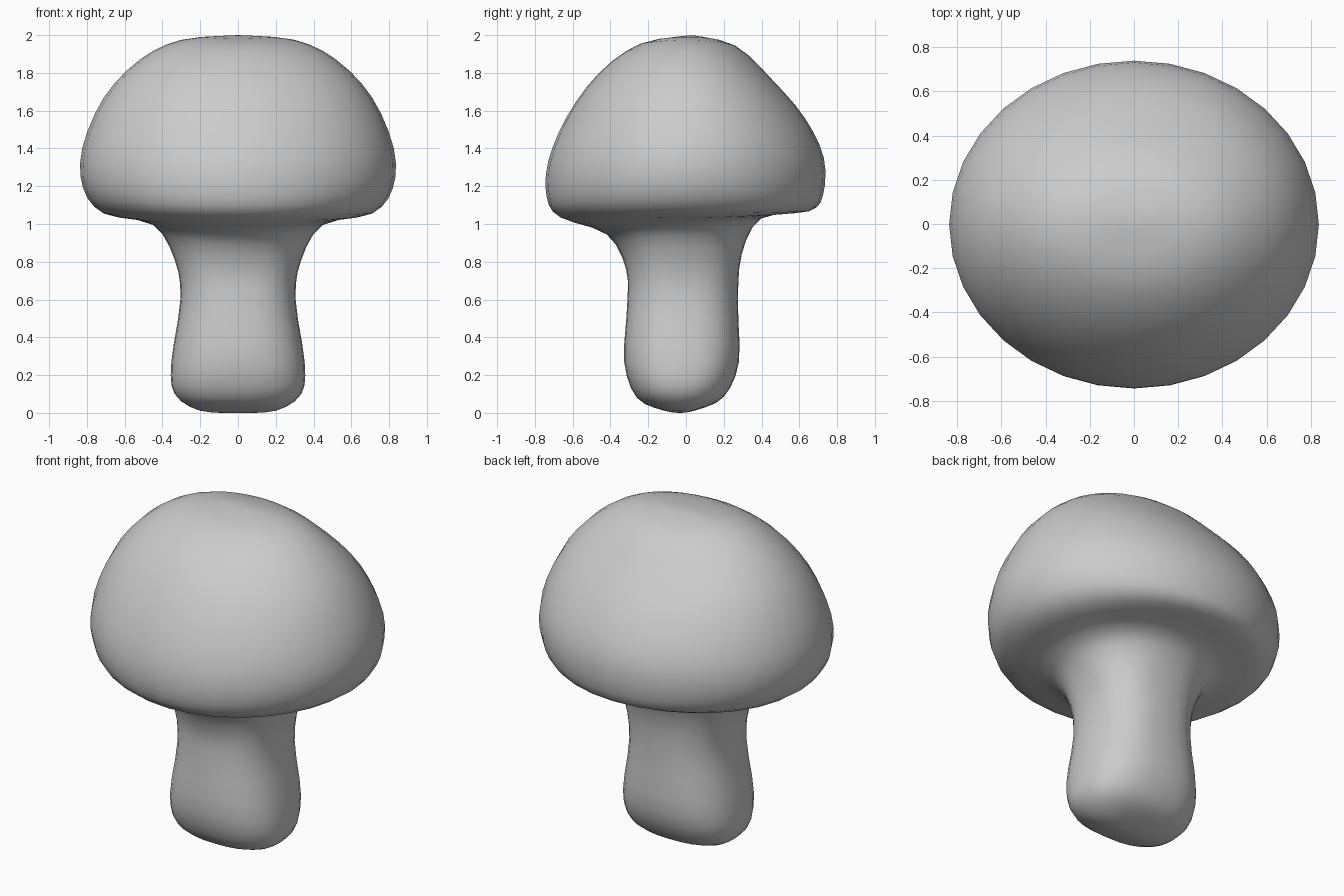
import bpy, bmesh
from math import sin, cos, pi, copysign

if "Cube" in bpy.data.objects:
    bpy.data.objects.remove(bpy.data.objects["Cube"])

SEG, STEPS = 32, 3

# Control rings from crown to foot:
# half width, its z, front y, its z, back y, its z
RINGS = [
    (0, 2, .03, 2, .03, 2),
    (.30, 1.975, -.24, 1.955, .26, 1.945),
    (.52, 1.87, -.46, 1.80, .46, 1.76),
    (.71, 1.67, -.63, 1.57, .63, 1.56),
    (.825, 1.40, -.73, 1.33, .73, 1.35),
    (.82, 1.19, -.737, 1.14, .725, 1.15),
    (.71, 1.055, -.665, 1.035, .65, 1.067),
    (.45, .995, -.42, .945, .40, 1.03),
    (.335, .81, -.317, .76, .295, .84),
    (.305, .60, -.312, .56, .275, .58),
    (.353, .27, -.327, .27, .28, .27),
    (.335, .10, -.26, .08, .20, .085),
    (.20, .011, -.12, .013, .06, .016),
    (0, 0, -.03, 0, -.03, 0),
]


def spow(v, e):
    return copysign(abs(v) ** e, v)


def spline(p, q, r, s, t):
    """Catmull-Rom value between q and r."""
    return q + t / 2 * (r - p + t * (2 * p - 5 * q + 4 * r - s
                                     + t * (3 * (q - r) + s - p)))


def make_ring(bm, a, za, yf, zf, yb, zb):
    # the cap is elliptical, the stem slightly squarish
    n = 2 + .5 * min(1, max(0, (1.05 - za) / .3))
    verts = []
    for i in range(SEG):
        t = 2 * pi * i / SEG
        c, s = cos(t), sin(t)
        y = (yf + yb) / 2 + (yb - yf) / 2 * spow(s, 2 / n)
        z = za * c * c + (zb if s > 0 else zf) * s * s
        verts.append(bm.verts.new((a * spow(c, 2 / n), y, max(z, 0))))
    return verts


# Cap and stem are one continuous lofted skin
bm = bmesh.new()
rings = []
last = len(RINGS) - 1
for k in range(last):
    quad = [RINGS[min(max(k + d, 0), last)] for d in (-1, 0, 1, 2)]
    for j in range(STEPS):
        if k + j > 0:
            rings.append(make_ring(
                bm, *[spline(*v, j / STEPS) for v in zip(*quad)]))
top = bm.verts.new((0, RINGS[0][2], 2))
bottom = bm.verts.new((0, RINGS[-1][2], 0))
for i in range(SEG):
    j = (i + 1) % SEG
    for up, lo in zip(rings, rings[1:]):
        bm.faces.new((up[i], lo[i], lo[j], up[j]))
    bm.faces.new((top, rings[0][i], rings[0][j]))
    bm.faces.new((bottom, rings[-1][j], rings[-1][i]))
bmesh.ops.recalc_face_normals(bm, faces=bm.faces)
for f in bm.faces:
    f.smooth = True

mesh = bpy.data.meshes.new("mushroom")
bm.to_mesh(mesh)
bm.free()
mushroom = bpy.data.objects.new("mushroom", mesh)
bpy.context.collection.objects.link(mushroom)
